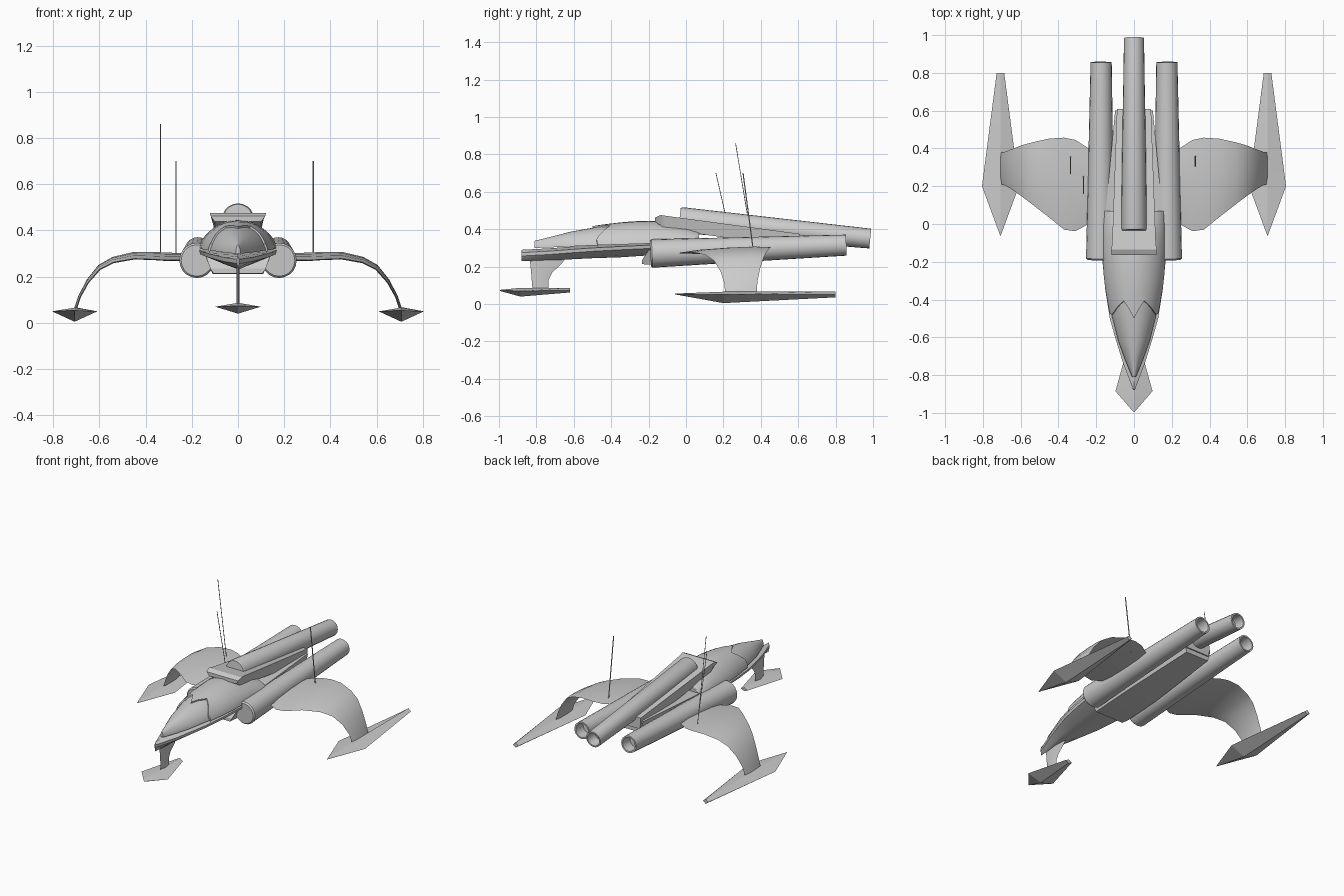
import bpy, bmesh, math
from mathutils import Vector

if "Cube" in bpy.data.objects:
    bpy.data.objects.remove(bpy.data.objects["Cube"])

grey = bpy.data.materials.new("hull_grey")
grey.diffuse_color = (0.6, 0.6, 0.6, 1)
grey.use_nodes = True
grey.node_tree.nodes["Principled BSDF"].inputs["Base Color"].default_value = grey.diffuse_color


def loft(name, rings, cap=True, closed=True, angle=30):
    """Skin a list of equal-length point rings into one object."""
    bm = bmesh.new()
    vs = [[bm.verts.new(p) for p in r] for r in rings]
    n = len(rings[0])
    for a, b in zip(vs, vs[1:]):
        for i in range(n if closed else n - 1):
            j = (i + 1) % n
            bm.faces.new((a[i], a[j], b[j], b[i]))
    if cap:
        bm.faces.new(vs[0][::-1])
        bm.faces.new(vs[-1])
    bmesh.ops.recalc_face_normals(bm, faces=bm.faces)
    me = bpy.data.meshes.new(name)
    bm.to_mesh(me)
    bm.free()
    me.materials.append(grey)
    ob = bpy.data.objects.new(name, me)
    bpy.context.collection.objects.link(ob)
    bpy.ops.object.select_all(action='DESELECT')
    ob.select_set(True)
    bpy.context.view_layer.objects.active = ob
    bpy.ops.object.shade_smooth_by_angle(angle=math.radians(angle))
    return ob


def tube(name, p0, p1, steps, sides=20):
    """Round body along p0-p1; steps are (distance fraction, radius)."""
    p0, p1 = Vector(p0), Vector(p1)
    d = p1 - p0
    q = d.to_track_quat('Z', 'Y')
    ang = [2 * math.pi * i / sides for i in range(sides)]
    rings = [[p0 + d * t + q @ Vector((r * math.cos(a), r * math.sin(a), 0))
              for a in ang] for t, r in steps]
    return loft(name, rings)


def lerp_table(table, y):
    for a, b in zip(table, table[1:]):
        if y <= b[0]:
            t = max(0, (y - a[0]) / (b[0] - a[0]))
            return [u + (v - u) * t for u, v in zip(a, b)][1:]
    return table[-1][1:]


# lower hull: shallow keel with a sharp rim (y, half width, rim z, keel z)
lower = [(-0.88, 0.004, 0.275, 0.23), (-0.73, 0.06, 0.283, 0.233),
         (-0.6, 0.1, 0.293, 0.24), (-0.5, 0.128, 0.3, 0.245),
         (-0.35, 0.152, 0.308, 0.25), (-0.2, 0.167, 0.315, 0.26),
         (0.07, 0.16, 0.33, 0.27)]
rings = []
for y, w, zr, zb in lower:
    rings.append([(-w, y, zr), (-w * 0.97, y, zr - 0.018), (-w * 0.5, y, zb + (zr - zb) * 0.2),
                  (0, y, zb), (w * 0.5, y, zb + (zr - zb) * 0.2),
                  (w * 0.97, y, zr - 0.018), (w, y, zr), (0, y, zr + 0.015)])
loft("lower_hull", rings)

# upper hull (y, half width, base z, top z)
upper = [(-0.81, 0.01, 0.30, 0.338), (-0.72, 0.047, 0.303, 0.36),
         (-0.62, 0.083, 0.308, 0.386), (-0.46, 0.123, 0.315, 0.415),
         (-0.3, 0.15, 0.32, 0.433), (-0.15, 0.158, 0.325, 0.437),
         (0.0, 0.158, 0.33, 0.415), (0.07, 0.155, 0.335, 0.385)]


def upper_point(y, u, off=0.0):
    """Point on the upper hull; u runs -1..1 from side to side."""
    w, z0, z1 = lerp_table(upper, y)
    a = u * math.pi / 2
    x = math.sin(a)
    z = math.cos(a) ** 1.25
    return (x * (w + off), y, z0 + z * (z1 - z0 + off))


us = [i / 8 - 1 for i in range(17)]
loft("canopy", [[upper_point(s[0], u) for u in us] for s in upper])

# hood behind the canopy with a zigzag front edge
zigzag = [(0, -0.5), (0.24, -0.405), (0.7, -0.48), (1, -0.47)]
rows = []
for k in range(9):
    t = k / 8
    row = []
    for u in us:
        y0 = lerp_table(zigzag, abs(u))[0]
        row.append(upper_point(y0 + (0.07 - y0) * t, u, 0.009))
    rows.append(row)
inner = [[Vector(p) - Vector((p[0] * 0.06, 0, 0.01)) for p in rows[0]]]
loft("hood", inner + rows, cap=False, closed=False)


def box_section(y, wb, wt, zb, zt):
    return [(-wb, y, zb), (wb, y, zb), (wt, y, zt), (-wt, y, zt)]


# sloped deck under the upper tube, and belly between the engines
loft("deck", [box_section(-0.165, 0.10, 0.118, 0.438, 0.462),
              box_section(-0.135, 0.10, 0.122, 0.42, 0.476),
              box_section(-0.11, 0.10, 0.116, 0.40, 0.472),
              box_section(0.61, 0.085, 0.09, 0.30, 0.375)])
loft("belly", [box_section(-0.235, 0.105, 0.12, 0.213, 0.235),
               box_section(-0.18, 0.11, 0.15, 0.212, 0.32),
               box_section(0.07, 0.11, 0.15, 0.228, 0.35),
               box_section(0.60, 0.085, 0.10, 0.272, 0.35)])

# upper tube, hollow at the back
tube("upper_tube", (0, -0.035, 0.45), (0, 0.985, 0.35),
     [(0, 0.064), (0.012, 0.069), (1, 0.053), (1, 0.043), (0.93, 0.04)])


def pod(name, cx, stations):
    """Diamond-section float; stations are (y, half width, bottom, mid, top)."""
    return loft(name, [[(cx - w, y, m), (cx, y, b), (cx + w, y, m), (cx, y, t)]
                       for y, w, b, m, t in stations], angle=10)


# wing stations (x, mid-surface z, leading y, trailing y, thickness)
wing = [(0.19, 0.284, 0.03, 0.36, 0.024), (0.24, 0.285, 0.0, 0.40, 0.024),
        (0.31, 0.286, -0.038, 0.445, 0.024), (0.37, 0.289, -0.03, 0.457, 0.022),
        (0.45, 0.288, 0.035, 0.452, 0.022), (0.54, 0.268, 0.105, 0.432, 0.020),
        (0.60, 0.235, 0.15, 0.415, 0.018), (0.65, 0.175, 0.185, 0.395, 0.014),
        (0.685, 0.11, 0.205, 0.382, 0.012), (0.705, 0.05, 0.21, 0.378, 0.012)]

for side, s in (("left", -1), ("right", 1)):
    # engine tubes, hollow at the back
    tube(side + "_engine", (s * 0.178, -0.19, 0.27), (s * 0.174, 0.857, 0.315),
         [(0, 0.068), (0.008, 0.076), (0.3, 0.07), (1, 0.056), (1, 0.046), (0.93, 0.042)])
    # drooping wings
    rings = []
    for i, (x, z, y0, y1, th) in enumerate(wing):
        a, b = wing[max(i - 1, 0)], wing[min(i + 1, len(wing) - 1)]
        n = Vector((-(b[1] - a[1]), 0, b[0] - a[0])).normalized()
        ring = []
        for f, h in ((0, 0), (0.2, 0.4), (0.5, 0.5), (0.8, 0.4),
                     (1, 0), (0.8, -0.4), (0.5, -0.5), (0.2, -0.4)):
            y = y0 + (y1 - y0) * f
            p = Vector((x, y, z + 0.06 * (y - 0.2))) + n * h * th
            ring.append((s * p.x, p.y, p.z))
        rings.append(ring)
    loft(side + "_wing", rings, angle=35)
    # wing tip floats
    pod(side + "_float", s * 0.707,
        [(-0.06, 0.002, 0.052, 0.054, 0.056), (0.2, 0.098, 0.005, 0.05, 0.066),
         (0.8, 0.02, 0.036, 0.052, 0.068)])

# front foot and its strut
pod("front_foot", 0, [(-0.995, 0.003, 0.07, 0.073, 0.076), (-0.885, 0.098, 0.04, 0.07, 0.087),
                      (-0.62, 0.025, 0.062, 0.073, 0.086)])
strut = [(0.07, -0.82, -0.735), (0.13, -0.825, -0.735), (0.17, -0.828, -0.715),
         (0.21, -0.832, -0.67), (0.26, -0.838, -0.63)]
loft("front_strut", [[(0, a, z), (0.007, (a + b) / 2, z), (0, b, z), (-0.007, (a + b) / 2, z)]
                     for z, a, b in strut], angle=35)

# antennas
for name, x, yb, yt, zt, r in (("tall_antenna", -0.336, 0.36, 0.265, 0.86, 0.0022),
                               ("short_antenna", -0.268, 0.255, 0.16, 0.70, 0.0022),
                               ("right_antenna", 0.325, 0.36, 0.305, 0.70, 0.0035)):
    tube(name, (x, yb, 0.285), (x, yt, zt), [(0, r), (1, r)], sides=6)
